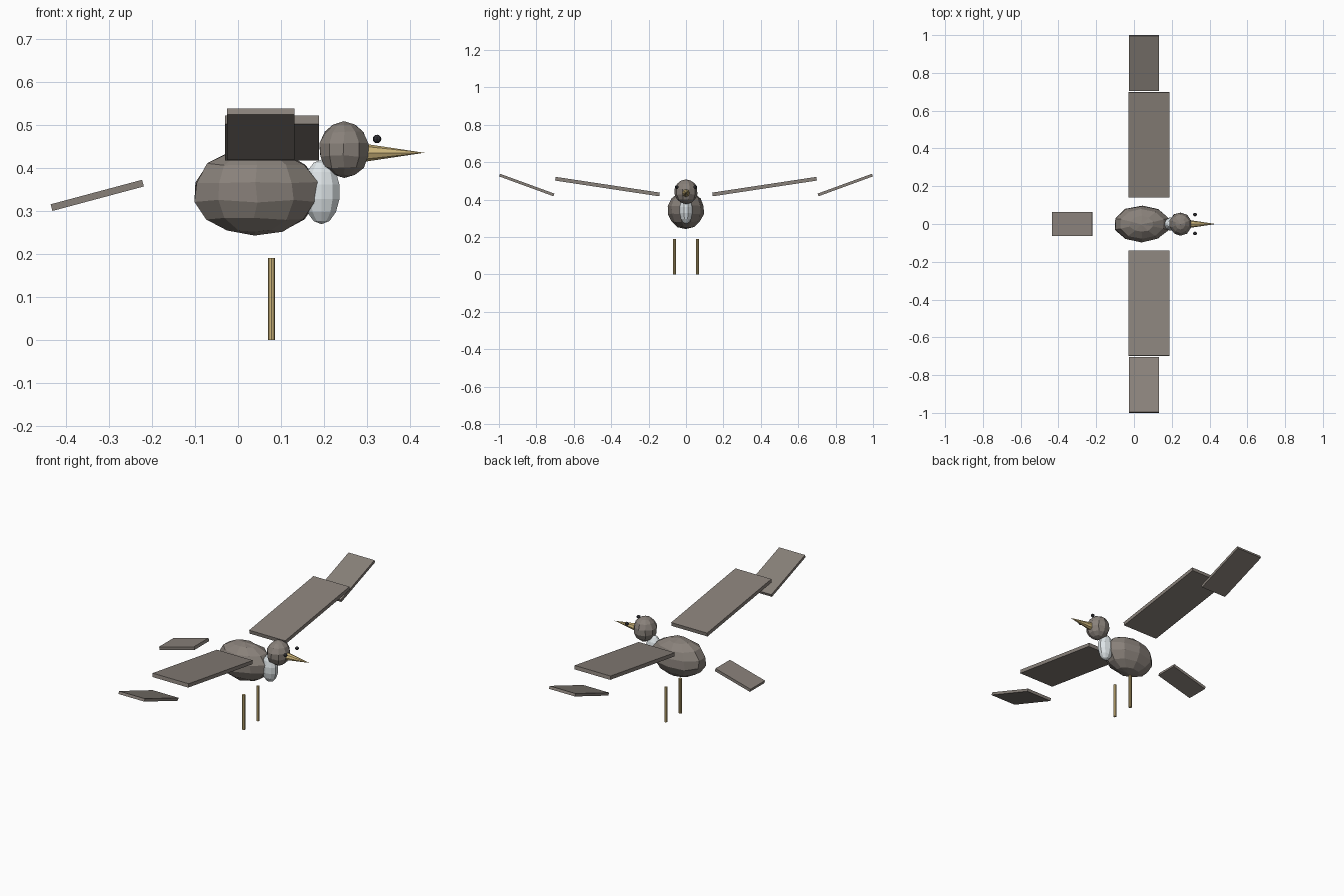
import bpy, math, random
from mathutils import Vector

if "Cube" in bpy.data.objects:
    bpy.data.objects.remove(bpy.data.objects["Cube"])

random.seed(4)


def material(name, rgb):
    m = bpy.data.materials.new(name)
    m.diffuse_color = (*rgb, 1)
    m.use_nodes = True
    m.node_tree.nodes["Principled BSDF"].inputs["Base Color"].default_value = m.diffuse_color
    return m


PLUMAGE = material("plumage", (0.25, 0.22, 0.195))
PALE = material("pale_plumage", (0.72, 0.77, 0.79))
HORN = material("horn", (0.62, 0.47, 0.2))
DARK = material("dark", (0.03, 0.03, 0.035))


def finish(name, mat):
    o = bpy.context.object
    o.name = name
    o.data.materials.append(mat)
    return o


def ball(name, loc, radii, mat, seg=10, rings=7, jitter=0.0):
    bpy.ops.mesh.primitive_uv_sphere_add(segments=seg, ring_count=rings, radius=1, location=loc)
    o = finish(name, mat)
    o.scale = radii
    for v in o.data.vertices:
        v.co += Vector([random.uniform(-jitter, jitter) for _ in range(3)])
    return o


def slab(name, loc, size, rot, mat):
    bpy.ops.mesh.primitive_cube_add(size=1, location=loc, rotation=rot)
    o = finish(name, mat)
    o.scale = size
    return o


# Body, breast and head
ball("body", (0.041, 0, 0.345), (0.151, 0.098, 0.101), PLUMAGE, jitter=0.03)
ball("breast", (0.194, 0, 0.344), (0.045, 0.036, 0.075), PALE)
ball("head", (0.246, 0, 0.442), (0.06, 0.063, 0.065), PLUMAGE, jitter=0.03)

# Beak pointing along +x
bpy.ops.mesh.primitive_cone_add(vertices=8, radius1=0.021, radius2=0, depth=0.14,
                                location=(0.363, 0, 0.435), rotation=(0, math.pi / 2, 0))
finish("beak", HORN)

# Tail, sloping down to the rear
slab("tail", (-0.327, 0, 0.336), (0.22, 0.125, 0.016), (0, -math.radians(15), 0), PLUMAGE)

# Mirrored pairs: wings, eyes and legs
for side, s in (("left", 1), ("right", -1)):
    slab(side + "_inner_wing", (0.079, s * 0.42, 0.4695), (0.218, 0.563, 0.02),
         (s * 0.15, 0, 0), PLUMAGE)
    slab(side + "_outer_wing", (0.053, s * 0.8515, 0.478), (0.157, 0.31, 0.015),
         (s * 0.35, 0, 0), PLUMAGE)
    ball(side + "_eye", (0.323, s * 0.05, 0.467), (0.01, 0.01, 0.01), DARK, 8, 6)
    bpy.ops.mesh.primitive_cylinder_add(vertices=8, radius=0.0085, depth=0.19,
                                        location=(0.078, s * 0.062, 0.095))
    finish(side + "_leg", HORN)
